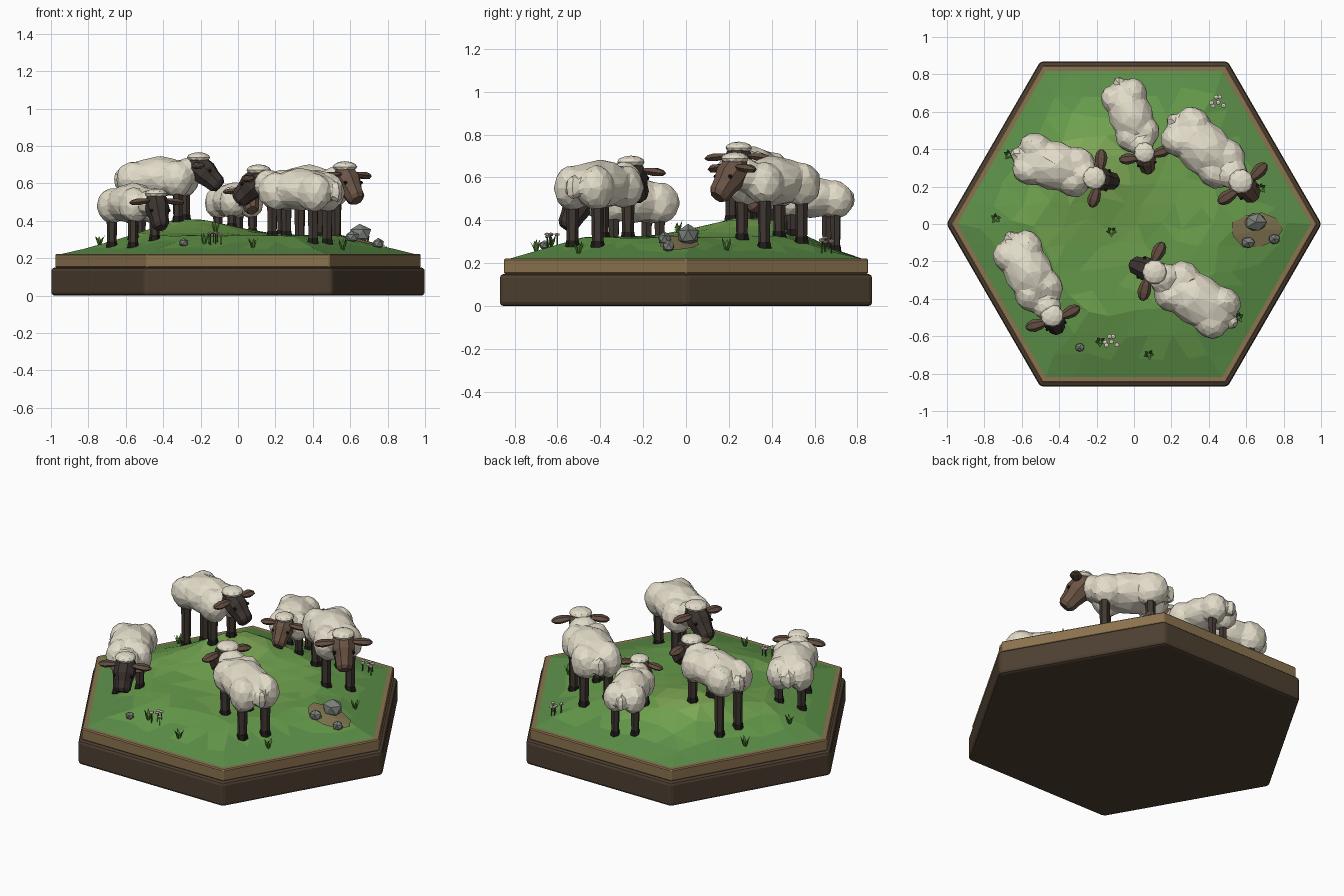
import bpy, bmesh, random
from math import sin, cos, pi, radians, exp
from mathutils import Matrix, Vector

if "Cube" in bpy.data.objects:
    bpy.data.objects.remove(bpy.data.objects["Cube"])
random.seed(4)
T, R = Matrix.Translation, Matrix.Rotation


def mat(name, r, g, b):
    m = bpy.data.materials.new(name)
    m.diffuse_color = (*[(c / 255) ** 2.2 for c in (r, g, b)], 1)
    m.use_nodes = True
    m.node_tree.nodes["Principled BSDF"].inputs["Base Color"].default_value = m.diffuse_color
    return m


WOOL = mat("wool", 226, 219, 200)
DARK = mat("dark_face", 64, 56, 52)
BROWN = mat("brown_face", 106, 84, 70)
EAR = mat("ear", 98, 78, 66)
LEG = mat("leg", 66, 58, 53)
HOOF = mat("hoof", 36, 33, 31)
STONE = mat("stone", 124, 129, 122)
DIRT = mat("dirt", 128, 116, 82)
BLADE = mat("blade", 78, 124, 54)
PETAL = mat("petal", 230, 210, 200)
GREENS = [mat("grass_%d" % i, *c) for i, c in enumerate([(92, 142, 74), (101, 153, 76), (112, 161, 80), (128, 170, 88)])]


def add(name, bm, mats, M=Matrix()):
    me = bpy.data.meshes.new(name)
    bmesh.ops.recalc_face_normals(bm, faces=bm.faces)
    bm.to_mesh(me)
    bm.free()
    for m in mats if isinstance(mats, list) else [mats]:
        me.materials.append(m)
    ob = bpy.data.objects.new(name, me)
    ob.matrix_world = M
    bpy.context.collection.objects.link(ob)
    return ob


def blob(bm, c, r, sub=2, jitter=0.0):
    vs = bmesh.ops.create_icosphere(bm, subdivisions=sub, radius=1)["verts"]
    for v in vs:
        k = 1 + random.uniform(-jitter, jitter)
        v.co = Vector((c[i] + v.co[i] * r[i] * k for i in range(3)))


def loft(bm, rings, n, phase=0.0):
    """rings: (centre, u axis, v axis) joined into a capped tube"""
    loops = [[bm.verts.new(c + u * cos(2 * pi * (k + phase) / n) + w * sin(2 * pi * (k + phase) / n))
              for k in range(n)] for c, u, w in rings]
    for a, b in zip(loops, loops[1:]):
        for k in range(n):
            bm.faces.new((a[k], a[(k + 1) % n], b[(k + 1) % n], b[k]))
    bm.faces.new(loops[0])
    bm.faces.new(loops[-1])


def flat(z, r):
    return Vector((0, 0, z)), Vector((r, 0, 0)), Vector((0, r, 0))


def height(x, y):
    d = max(abs(y), abs(x) * 0.866 + abs(y) / 2) / 0.82
    edge = max(0, min(1, (1 - d) * 2.4))
    hill = exp(-((x + 0.25) ** 2 + (y - 0.3) ** 2) / 0.09)
    return 0.222 + edge * (0.1 + 0.092 * hill)


# hexagonal base tiers
for name, z0, z1, r, m in (("base_lower", 0, 0.15, 1.003, mat("dark_earth", 78, 65, 52)),
                           ("base_upper", 0.15, 0.222, 0.98, mat("earth", 138, 114, 80))):
    bm = bmesh.new()
    loft(bm, [flat(z0, r), flat(z1, r)], 6)
    ob = add(name, bm, m)
    bv = ob.modifiers.new("bevel", "BEVEL")
    bv.width = 0.018 if r > 1 else 0.006
    bv.segments = 2 if r > 1 else 1

# faceted grass mound on a triangular lattice
N, RG = 7, 0.945
bm = bmesh.new()
grid = {}
for i in range(-N, N + 1):
    for j in range(-N, N + 1):
        if abs(i + j) <= N:
            x, y = (i + j / 2) * RG / N, j * 0.866 * RG / N
            if max(abs(i), abs(j), abs(i + j)) < N:
                x += random.uniform(-0.03, 0.03)
                y += random.uniform(-0.03, 0.03)
            grid[i, j] = bm.verts.new((x, y, height(x, y)))
for (i, j) in grid:
    for tri in (((i, j), (i + 1, j), (i, j + 1)), ((i + 1, j), (i + 1, j - 1), (i, j))):
        if all(t in grid for t in tri):
            f = bm.faces.new([grid[t] for t in tri])
            z = f.calc_center_median().z + random.uniform(-0.015, 0.015)
            f.material_index = 0 if z < 0.27 else 1 if z < 0.325 else 2 if z < 0.385 else 3
add("grass", bm, GREENS)


def sheep(x, y, z, yaw, s, face_mat, head_yaw, pitch, head_x, head_z):
    M = T((x, y, z)) @ R(radians(yaw), 4, "Z") @ Matrix.Scale(s, 4)
    # fleece: overlapping lumps fused and faceted
    bm = bmesh.new()
    blob(bm, (-0.01, 0, -0.002), (0.22, 0.142, 0.115), 2, 0.03)
    blob(bm, (0, 0, 0.012), (0.16, 0.125, 0.105), 2, 0.03)
    blob(bm, (head_x - 0.06, 0, head_z * 0.6), (0.075, 0.085, 0.08), 2, 0.04)
    blob(bm, (-0.238, 0, -0.015), (0.028, 0.034, 0.06))
    for side in (-1, 1):
        blob(bm, (0.115, side * 0.06, -0.012), (0.1, 0.085, 0.105), 2, 0.05)
        blob(bm, (-0.135, side * 0.065, -0.016), (0.1, 0.085, 0.108), 2, 0.05)
    ob = add("fleece", bm, WOOL, M)
    rm = ob.modifiers.new("fuse", "REMESH")
    rm.mode, rm.voxel_size = "VOXEL", 0.016
    ob.modifiers.new("facet", "DECIMATE").ratio = 0.13
    # legs reach down to the ground
    for lx in (-0.13, 0.13):
        for ly in (-0.07, 0.07):
            p = M @ Vector((lx, ly, 0))
            g = height(p.x, p.y) - 0.008
            bm = bmesh.new()
            loft(bm, [flat(z - 0.03 * s, 0.036 * s), flat(z * 0.6 + g * 0.4, 0.03 * s), flat(g + 0.03, 0.027 * s)], 6)
            loft(bm, [flat(g + 0.032, 0.029 * s), flat(g, 0.035 * s)], 6)
            for f in list(bm.faces)[-8:]:
                f.material_index = 1
            add("leg", bm, [LEG, HOOF], T((p.x, p.y, 0)) @ R(radians(yaw), 4, "Z"))
    # head: tapered muzzle pitched downward
    H = M @ T((head_x, 0, head_z)) @ R(radians(head_yaw - yaw), 4, "Z")
    F = H @ R(radians(pitch), 4, "Y")
    bm = bmesh.new()
    loft(bm, [(Vector((t, 0, c)), Vector((0, w, 0)), Vector((0, 0, h))) for t, c, w, h in
              ((-0.06, 0, 0.04, 0.04), (-0.02, 0, 0.066, 0.07), (0.05, 0, 0.068, 0.074),
               (0.1, -0.004, 0.054, 0.06), (0.145, -0.006, 0.05, 0.053), (0.165, -0.006, 0.034, 0.036))], 8, 0.5)
    add("head", bm, face_mat, F)
    bm = bmesh.new()
    blob(bm, (0, 0, 0.054), (0.066, 0.066, 0.03))
    add("wool_cap", bm, WOOL, H)
    for side in (-1, 1):
        bm = bmesh.new()
        blob(bm, (0.07, side * 0.054, 0.032), (0.011, 0.011, 0.011), 1)
        add("eye", bm, HOOF, F)
        # leaf-shaped ear
        bm = bmesh.new()
        loft(bm, [(Vector((0, t, 0)), Vector((w, 0, 0)), Vector((0, 0, w * 0.6))) for t, w in
                  ((0.0, 0.016), (0.03, 0.03), (0.07, 0.036), (0.1, 0.027), (0.117, 0.009))], 6)
        E = H @ Matrix.Scale(side, 4, (0, 1, 0)) @ T((0.025, 0.05, 0.015)) @ R(0.12, 4, "Z") @ R(-0.12, 4, "X")
        bmesh.ops.transform(bm, matrix=E, verts=bm.verts)
        add("ear", bm, EAR, Matrix())


sheep(-0.42, 0.31, 0.635, -17, 0.95, DARK, -10, 40, 0.23, 0.055)
sheep(-0.015, 0.575, 0.51, -70, 0.84, BROWN, -78, 42, 0.245, 0.05)
sheep(0.38, 0.40, 0.585, -42, 1.0, BROWN, -51, 48, 0.258, 0.05)
sheep(0.33, -0.40, 0.568, 147, 1.0, DARK, 160, 40, 0.262, 0.05)
sheep(-0.56, -0.26, 0.495, -62, 0.93, DARK, -69, 58, 0.28, 0.0)

# dirt patch and stones
bm = bmesh.new()
ring = []
for k in range(9):
    r = random.uniform(0.85, 1.1)
    x, y = 0.66 + 0.14 * r * cos(k * 2 * pi / 9), -0.03 + 0.1 * r * sin(k * 2 * pi / 9)
    ring.append(bm.verts.new((x, y, height(x, y) + 0.008)))
mid = bm.verts.new((0.66, -0.03, height(0.66, -0.03) + 0.01))
for k in range(9):
    bm.faces.new((mid, ring[k], ring[(k + 1) % 9]))
add("dirt_patch", bm, DIRT)
for x, y, r in ((0.65, 0.01, 0.065), (0.61, -0.10, 0.04), (0.75, -0.08, 0.035), (-0.29, -0.66, 0.029)):
    bm = bmesh.new()
    blob(bm, (x, y, height(x, y) + r * 0.5), (r, r * 0.85, r * 0.85), 1, 0.08)
    add("stone", bm, STONE)

# grass tufts
for x, y in ((-0.67, 0.37), (-0.74, 0.03), (-0.12, -0.04), (-0.18, -0.63), (0.08, -0.70), (0.56, -0.50), (0.68, 0.19)):
    bm = bmesh.new()
    for k in range(5):
        a = k * 2.4 + x
        out, z = Vector((cos(a), sin(a), 0)), height(x, y) - 0.004
        side = Vector((-out.y, out.x, 0)) * 0.009
        b = Vector((x, y, z)) + out * 0.006
        m = b + out * 0.01 + Vector((0, 0, 0.03))
        tip = b + out * 0.024 + Vector((0, 0, random.uniform(0.045, 0.065)))
        bm.faces.new([bm.verts.new(p) for p in (b - side * 0.5, b + side * 0.5, m + side, tip, m - side)])
    add("grass_tuft", bm, BLADE)

# flower clusters
for x, y in ((0.45, 0.65), (-0.12, -0.63)):
    for k in range(6):
        px, py = x + 0.035 * cos(k * 1.9) * (k > 0), y + 0.03 * sin(k * 1.9) * (k > 0)
        g, h = height(px, py), random.uniform(0.045, 0.065)
        bm = bmesh.new()
        loft(bm, [flat(g - 0.004, 0.003), flat(g + h, 0.003)], 4)
        add("flower_stem", bm, BLADE, T((px, py, 0)))
        bm = bmesh.new()
        blob(bm, (px, py, g + h), (0.014, 0.014, 0.007), 1)
        add("flower_head", bm, PETAL)
